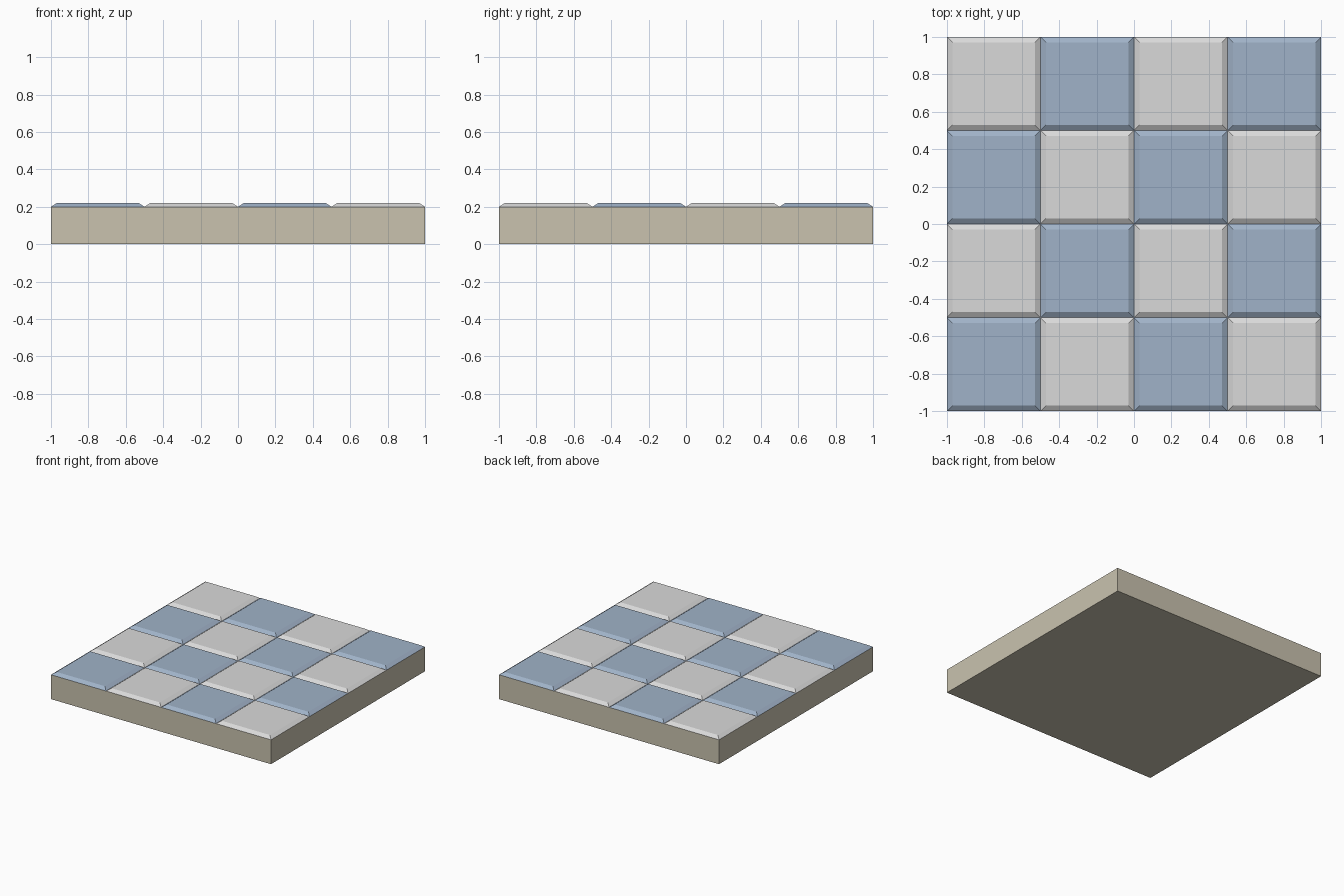
import bpy, bmesh

if "Cube" in bpy.data.objects:
    bpy.data.objects.remove(bpy.data.objects["Cube"])


def material(name, rgb):
    m = bpy.data.materials.new(name)
    m.diffuse_color = (*rgb, 1.0)
    m.use_nodes = True
    m.node_tree.nodes["Principled BSDF"].inputs["Base Color"].default_value = m.diffuse_color
    return m


STONE = material("beige_stone", (0.588, 0.544, 0.43))
BLUE = material("blue_tile", (0.353, 0.449, 0.58))
GREY = material("grey_tile", (0.70, 0.70, 0.70))


def tapered_block(name, x, y, z0, z1, size, inset, mat):
    """Square block whose top face is drawn in by inset on every side."""
    bm = bmesh.new()
    bmesh.ops.create_cube(bm, size=1.0)
    for v in bm.verts:
        top = v.co.z > 0
        half = size / 2 - (inset if top else 0)
        v.co = (x + (half if v.co.x > 0 else -half),
                y + (half if v.co.y > 0 else -half),
                z1 if top else z0)
    mesh = bpy.data.meshes.new(name)
    bm.to_mesh(mesh)
    bm.free()
    mesh.materials.append(mat)
    obj = bpy.data.objects.new(name, mesh)
    bpy.context.collection.objects.link(obj)
    return obj


# base slab
tapered_block("base_slab", 0, 0, 0, 0.2, 2.0, 0, STONE)

# checkered bevelled tiles
for i in range(4):
    for j in range(4):
        tapered_block(f"tile_{i}_{j}", -0.75 + 0.5 * i, -0.75 + 0.5 * j,
                      0.2, 0.22, 0.5, 0.03, BLUE if (i + j) % 2 == 0 else GREY)
